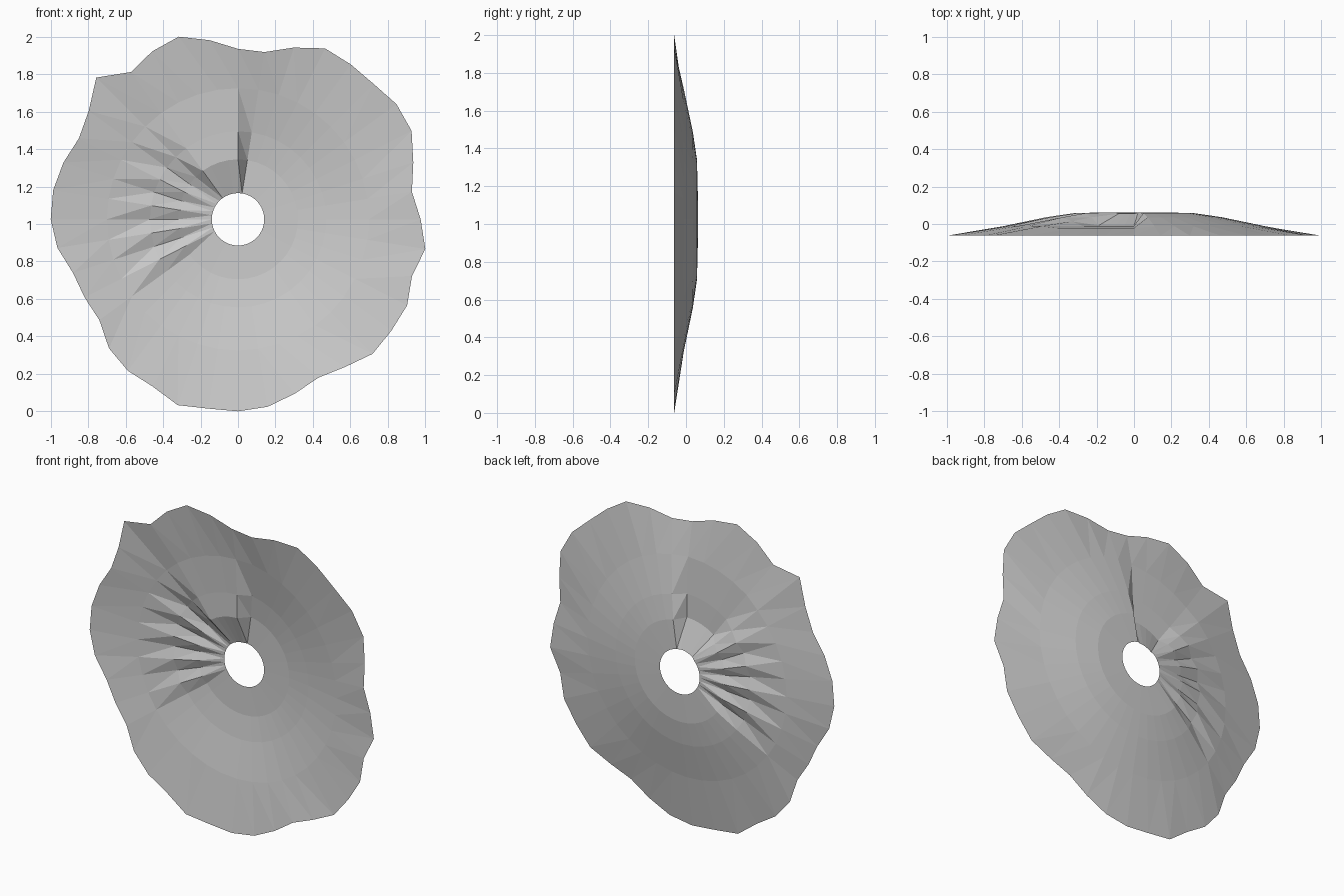
import bpy, bmesh, math

if "Cube" in bpy.data.objects:
    bpy.data.objects.remove(bpy.data.objects["Cube"])

CENTRE_Z = 1.025
SIDES = 40
# ragged rim radius, one every 9 degrees, anticlockwise from +x seen from the front
RIM = [.975, .94, .984, 1.04, 1.046, 1.023, 1.023, 1.024, .964, .904,
       .91, .968, 1.025, 1.007, .972, 1.07, .985, .953, .98, .999,
       1.0, .976, .926, .919, .915, .974, 1.0, 1.002, 1.043, 1.023,
       1.025, 1.013, .979, .948, .974, 1.016, 1.012, 1.013, .977, 1.0125]
# rings of the shallow dish: radius, normal depth, depth in the dent
RINGS = [(.14, .0625, .055), (.32, .058, -.008), (.47, .036, -.01), (.70, -.012, -.022)]


def depth(k, ring):
    _, plain, dent = RINGS[ring]
    if 10 <= k <= 14:                                   # dented upper left sector
        return dent
    if 15 <= k <= 24 and k % 2 == 1 and ring in (1, 2):  # creases on the left
        return plain - .022
    return plain


bm = bmesh.new()
loops = []
for ring in range(len(RINGS) + 1):
    row = []
    for k in range(SIDES):
        a = 2 * math.pi * k / SIDES
        if ring < len(RINGS):
            r, y = RINGS[ring][0], depth(k, ring)
        else:
            r, y = RIM[k], -.0625
        row.append(bm.verts.new((r * math.cos(a), y, CENTRE_Z + r * math.sin(a))))
    loops.append(row)

# triangulated bands between the rings, facing the front
for inner, outer in zip(loops, loops[1:]):
    for k in range(SIDES):
        n = (k + 1) % SIDES
        bm.faces.new((inner[k], outer[k], outer[n]))
        bm.faces.new((inner[k], outer[n], inner[n]))

mesh = bpy.data.meshes.new("ragged_dish")
bm.to_mesh(mesh)
bm.free()
mat = bpy.data.materials.new("light grey")
mat.diffuse_color = (.6, .6, .6, 1)
mat.use_nodes = True
mat.node_tree.nodes["Principled BSDF"].inputs["Base Color"].default_value = mat.diffuse_color
mesh.materials.append(mat)
dish = bpy.data.objects.new("ragged_dish", mesh)
bpy.context.collection.objects.link(dish)
